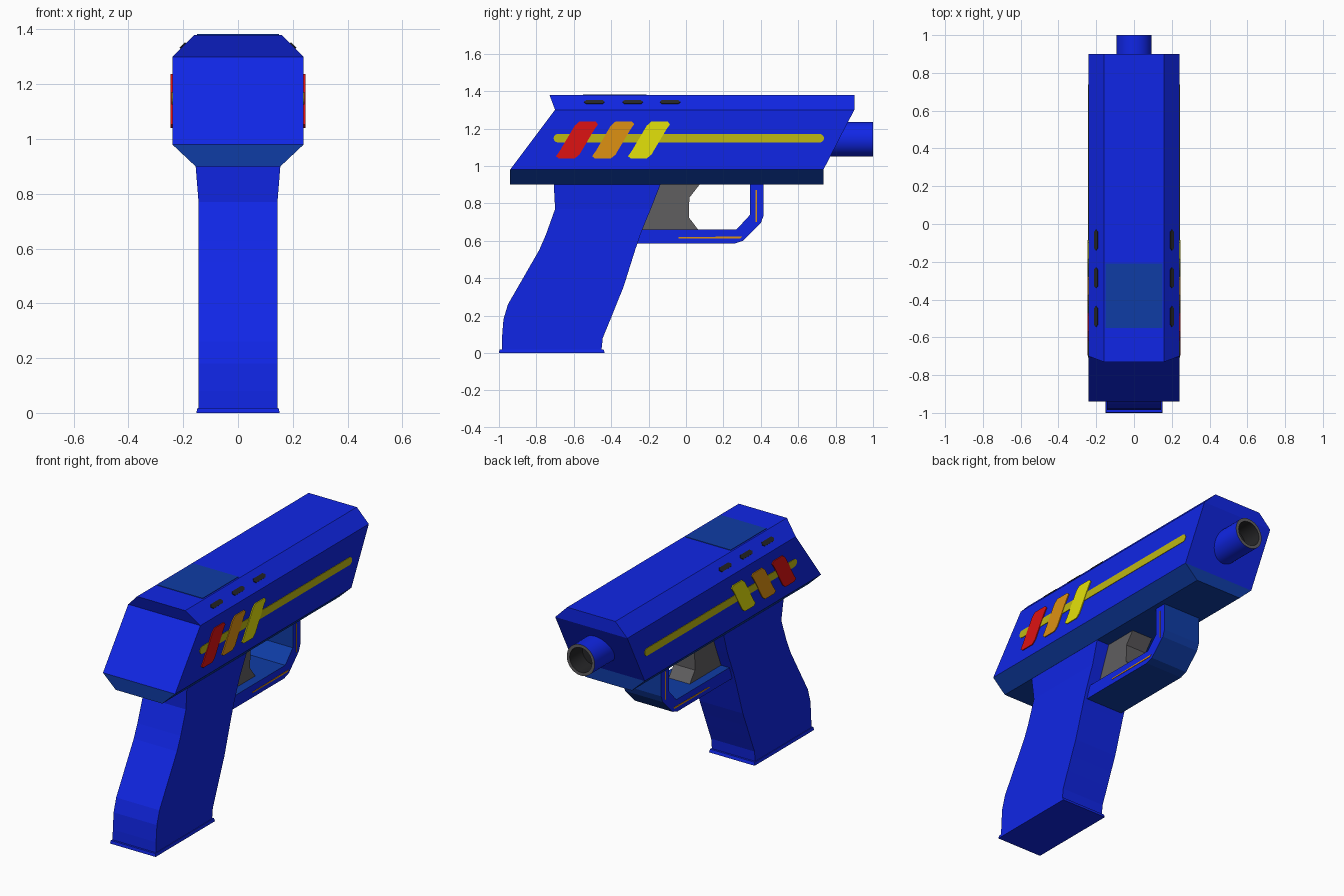
import bpy, bmesh, math
from mathutils import Matrix

if "Cube" in bpy.data.objects:
    bpy.data.objects.remove(bpy.data.objects["Cube"])


def material(name, r, g, b):
    m = bpy.data.materials.new(name)
    lin = [((c / 255 + 0.055) / 1.055) ** 2.4 if c > 10 else c / 255 / 12.92 for c in (r, g, b)]
    m.diffuse_color = (*lin, 1)
    m.use_nodes = True
    m.node_tree.nodes["Principled BSDF"].inputs["Base Color"].default_value = m.diffuse_color
    return m


BLUE = material("bright blue", 16, 38, 230)
TEAL = material("deep blue", 15, 60, 165)
RED = material("red", 222, 18, 18)
ORANGE = material("orange", 222, 145, 18)
YELLOW = material("yellow", 228, 226, 10)
OLIVE = material("dull yellow", 190, 184, 18)
GREY = material("grey", 96, 94, 96)
BLACK = material("near black", 38, 38, 40)


def finish(name, bm, *mats):
    bmesh.ops.recalc_face_normals(bm, faces=bm.faces)
    me = bpy.data.meshes.new(name)
    bm.to_mesh(me)
    bm.free()
    for m in mats:
        me.materials.append(m)
    ob = bpy.data.objects.new(name, me)
    bpy.context.collection.objects.link(ob)
    return ob


def loft(name, levels, mats, rule=None):
    """Stack of rectangles: (z, y_min, y_max, half_width)."""
    bm = bmesh.new()
    rings = [[bm.verts.new(p) for p in ((-w, a, z), (w, a, z), (w, b, z), (-w, b, z))]
             for z, a, b, w in levels]
    bm.faces.new(rings[0])
    bm.faces.new(rings[-1])
    for lo, hi in zip(rings, rings[1:]):
        for i in range(4):
            j = (i + 1) % 4
            bm.faces.new((lo[i], lo[j], hi[j], hi[i]))
    bm.normal_update()
    for f in bm.faces:
        if rule and rule(f):
            f.material_index = 1
    return finish(name, bm, *mats)


def prism(name, pts, x0, x1, mats, rule=None):
    """Extrude a (y, z) outline from x0 to x1."""
    bm = bmesh.new()
    face = bm.faces.new([bm.verts.new((x0, y, z)) for y, z in pts])
    new = bmesh.ops.extrude_face_region(bm, geom=[face])["geom"]
    bmesh.ops.translate(bm, vec=(x1 - x0, 0, 0),
                        verts=[v for v in new if isinstance(v, bmesh.types.BMVert)])
    bm.normal_update()
    for f in bm.faces:
        if rule and rule(f):
            f.material_index = 1
    return finish(name, bm, *mats)


def mirrored(ob):
    ob.modifiers.new("mirror", 'MIRROR')
    return ob


# main body, with the lower bevel and underside in deep blue
loft("body", [(0.90, -0.94, 0.735, 0.155), (0.98, -0.94, 0.735, 0.24),
              (1.30, -0.70, 0.90, 0.24), (1.38, -0.73, 0.90, 0.16)],
     (BLUE, TEAL), lambda f: f.calc_center_median().z < 0.97)
loft("top_panel", [(1.379, -0.55, -0.21, 0.15), (1.383, -0.55, -0.21, 0.15)], (TEAL,))

# grip and its foot plate
W = 0.144
loft("grip", [(0.015, -0.985, -0.452, W), (0.08, -0.984, -0.445, W), (0.18, -0.976, -0.404, W),
              (0.26, -0.952, -0.372, W), (0.35, -0.90, -0.335, W), (0.55, -0.785, -0.272, W),
              (0.63, -0.75, -0.245, W), (0.70, -0.725, -0.217, W), (0.77, -0.70, -0.188, W),
              (0.905, -0.707, -0.135, 0.155)], (BLUE,))
loft("grip_foot", [(0, -1.0, -0.435, 0.152), (0.018, -0.997, -0.44, 0.148)], (BLUE,))

# trigger
prism("trigger", [(-0.28, 0.65), (0.072, 0.65), (0.015, 0.725), (0.018, 0.83), (0.08, 0.91), (-0.20, 0.91)],
      -0.07, 0.07, (GREY,))

# trigger guard: blue sides, deep blue band
prism("trigger_guard",
      [(-0.30, 0.585), (0.26, 0.585), (0.305, 0.60), (0.40, 0.695), (0.415, 0.735), (0.415, 0.91),
       (0.342, 0.91), (0.342, 0.738), (0.27, 0.66), (-0.30, 0.66)],
      -0.125, 0.125, (BLUE, TEAL), lambda f: abs(f.normal.x) < 0.5)
mirrored(prism("guard_inlay_low", [(-0.04, 0.613), (0.29, 0.613), (0.30, 0.623), (-0.04, 0.619)],
               0.124, 0.1275, (ORANGE,)))
mirrored(prism("guard_inlay_front", [(0.372, 0.70), (0.380, 0.70), (0.380, 0.87), (0.372, 0.87)],
               0.124, 0.1275, (ORANGE,)))

# long side stripe with rounded ends
stripe = []
for y, a0 in ((0.715, -90), (-0.685, 90)):
    for k in range(7):
        a = math.radians(a0 + 30 * k)
        stripe.append((y + 0.023 * math.cos(a), 1.148 + 0.023 * math.sin(a)))
mirrored(prism("side_stripe", stripe, 0.238, 0.243, (OLIVE,)))

# three slanted bars with clipped corners
bar = [(0.015, 0), (0.10, 0), (0.125, 0.02), (0.205, 0.155), (0.225, 0.183), (0.212, 0.197),
       (0.125, 0.197), (0.10, 0.175), (0.02, 0.04), (0, 0.012)]
for name, y, mat in (("red_bar", -0.695, RED), ("orange_bar", -0.502, ORANGE), ("yellow_bar", -0.31, YELLOW)):
    mirrored(prism(name, [(y + a, 1.04 + b) for a, b in bar], 0.238, 0.246, (mat,)))

# dark vents on the upper bevel
for i, y in enumerate((-0.49, -0.285, -0.085)):
    ob = prism(f"vent_{i + 1}", [(-0.055, 0), (-0.043, -0.014), (0.043, -0.014), (0.055, 0),
                                 (0.043, 0.014), (-0.043, 0.014)], -0.002, 0.004, (BLACK,))
    ob.data.transform(Matrix.Translation((0.2, y, 1.34)) @ Matrix.Rotation(math.radians(-45), 4, 'Y'))
    mirrored(ob)

# barrel: lathed outline of (radius, y), grey rim and dark bore
bm = bmesh.new()
outline = [(0.093, 0.74), (0.093, 1.0), (0.074, 1.0), (0.074, 0.88), (0.0, 0.88)]
vs = [bm.verts.new((r, y, 0)) for r, y in outline]
edges = [bm.edges.new(p) for p in zip(vs, vs[1:])]
bmesh.ops.spin(bm, geom=vs + edges, cent=(0, 0, 0), axis=(0, 1, 0), angle=math.tau, steps=32)
bmesh.ops.remove_doubles(bm, verts=bm.verts, dist=0.0001)
for f in bm.faces:
    c = f.calc_center_median()
    r = math.hypot(c.x, c.z)
    f.material_index = 1 if c.y > 0.995 else (2 if r < 0.08 else 0)
    f.smooth = abs(c.y - 0.87) < 0.1 and r > 0.05
bmesh.ops.translate(bm, verts=bm.verts, vec=(0, 0, 1.143))
finish("barrel", bm, BLUE, GREY, BLACK)
